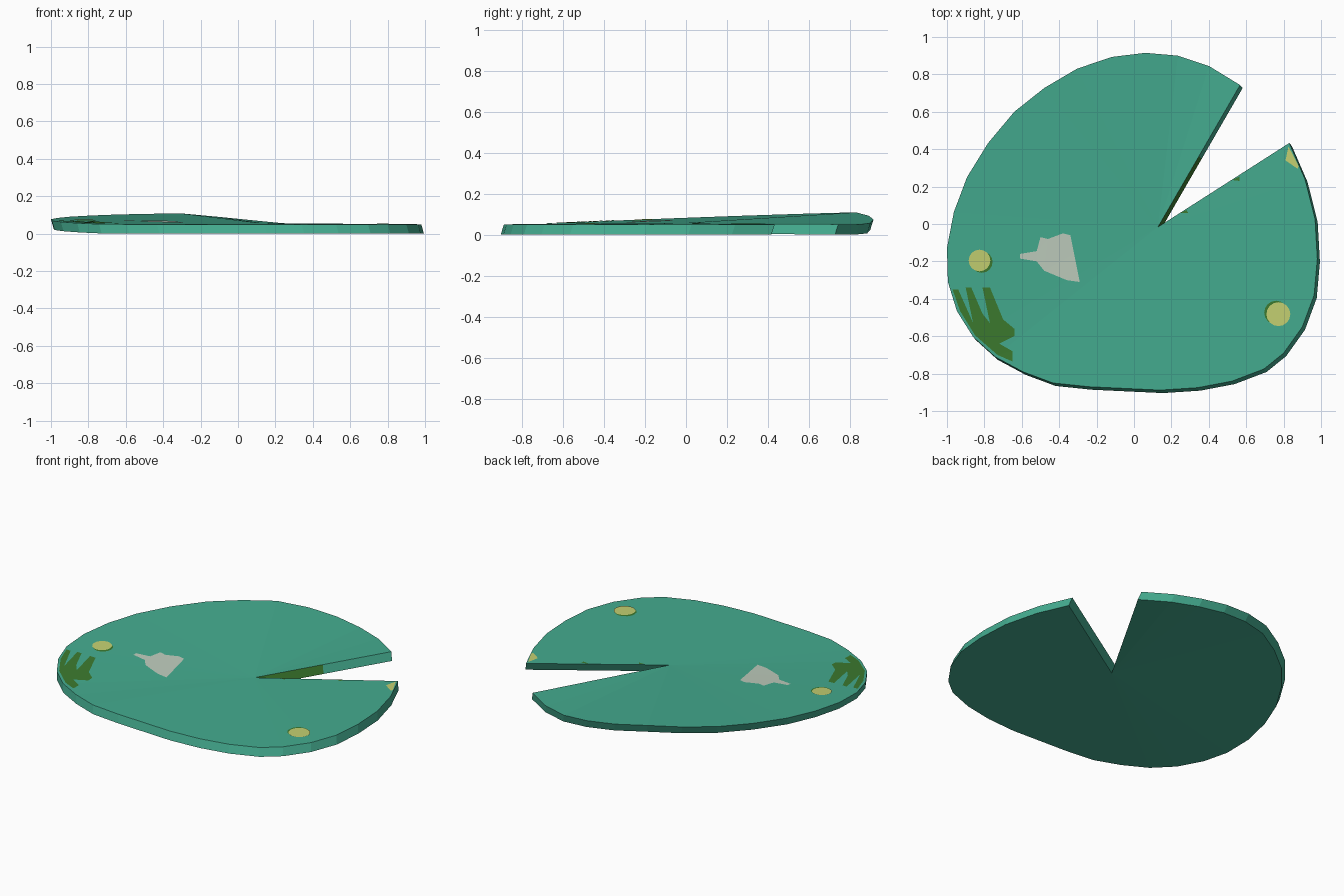
import bpy, bmesh, math
from mathutils import Vector
from mathutils.bvhtree import BVHTree

if "Cube" in bpy.data.objects:
    bpy.data.objects.remove(bpy.data.objects["Cube"])


def material(name, rgb):
    m = bpy.data.materials.new(name)
    m.diffuse_color = (*rgb, 1)
    m.use_nodes = True
    m.node_tree.nodes["Principled BSDF"].inputs["Base Color"].default_value = m.diffuse_color
    return m


TEAL = material("teal leaf", (0.058, 0.41, 0.275))
MOSS = material("moss green", (0.045, 0.195, 0.028))
YELLOW = material("pale yellow", (0.55, 0.63, 0.165))
PALE = material("pale grey green", (0.52, 0.61, 0.51))


def add_object(name, bm, mats):
    me = bpy.data.meshes.new(name)
    bm.to_mesh(me)
    ob = bpy.data.objects.new(name, me)
    for m in mats:
        me.materials.append(m)
    bpy.context.collection.objects.link(ob)
    return ob


# Leaf outline: apex of the notch, a point along its wall, then round the rim
apex = (0.128, -0.016)
rim = [(0.567, 0.743), (0.40, 0.845), (0.235, 0.90), (0.06, 0.915), (-0.12, 0.893),
       (-0.305, 0.83), (-0.48, 0.727), (-0.64, 0.60), (-0.78, 0.433), (-0.893, 0.25),
       (-0.963, 0.064), (-1.0, -0.128), (-0.995, -0.31), (-0.947, -0.465),
       (-0.86, -0.604), (-0.743, -0.71), (-0.594, -0.79), (-0.433, -0.85),
       (-0.24, -0.87), (0.14, -0.888), (0.34, -0.875), (0.524, -0.84), (0.695, -0.775),
       (0.80, -0.69), (0.90, -0.55), (0.963, -0.38), (0.98, -0.187), (0.968, 0.027),
       (0.914, 0.24), (0.83, 0.433)]
wall_point = tuple(a + 0.5 * (b - a) for a, b in zip(apex, rim[0]))
outline = [apex, wall_point] + rim


def height(x, y):
    # the back left half curls gently upward
    lift = max(0, 0.022 - 0.01 * x + 0.04 * y)
    return 0.052 + lift * min(1, max(0, (0.3 - x) / 0.6))


# Leaf pad: fan of flat faces above and below, joined by slanting side walls
bm = bmesh.new()
hs = [height(*p) for p in outline]
hs[1] = (hs[0] + hs[2]) / 2
top = [bm.verts.new((x, y, h)) for (x, y), h in zip(outline, hs)]
low = [bm.verts.new((x + 0.014, y - 0.016, h - 0.05)) for (x, y), h in zip(outline, hs)]
n = len(outline)
for ring in (top, low):
    bm.faces.new((ring[0], ring[1], ring[2], ring[3]))
    for i in range(3, n - 1):
        bm.faces.new((ring[0], ring[i], ring[i + 1]))
for i in range(n):
    j = (i + 1) % n
    f = bm.faces.new((top[i], low[i], low[j], top[j]))
    f.material_index = 1 if i == 0 else 0   # mossy inner half of the notch wall
bmesh.ops.recalc_face_normals(bm, faces=bm.faces[:])
bm.verts.ensure_lookup_table()
surface = BVHTree.FromBMesh(bm)
min_z = min(v.co.z for v in bm.verts)
bmesh.ops.translate(bm, verts=bm.verts[:], vec=(0, 0, -min_z))
add_object("leaf_pad", bm, [TEAL, MOSS])


def plate(name, points, mat, lift=0.003):
    """Thin painted patch draped on the top of the leaf."""
    bm = bmesh.new()
    vs = []
    for x, y in points:
        hit = surface.ray_cast(Vector((x, y, 1)), Vector((0, 0, -1)))[0]
        z = hit.z if hit else height(x, y)
        vs.append(bm.verts.new((x, y, z - min_z + lift)))
    f = bm.faces.new(vs)
    f.normal_update()
    if f.normal.z < 0:
        f.normal_flip()
    bmesh.ops.triangulate(bm, faces=[f])
    add_object(name, bm, [mat])


def circle(cx, cy, r):
    return [(cx + r * math.cos(k * math.tau / 16), cy + r * math.sin(k * math.tau / 16))
            for k in range(16)]


# Yellow spots with a moss crescent peeping out behind each
for k, (x, y, r, dx, dy) in enumerate([(-0.826, -0.195, 0.058, 0.012, -0.008),
                                       (0.772, -0.482, 0.064, -0.012, 0.008)]):
    plate(f"spot_shade_{k}", circle(x + dx, y + dy, r), MOSS, 0.002)
    plate(f"yellow_spot_{k}", circle(x, y, r), YELLOW, 0.004)
plate("yellow_corner", [(0.826, 0.415), (0.81, 0.34), (0.875, 0.295), (0.88, 0.31)], YELLOW)

# Moss frond on the left rim
plate("moss_frond", [(-0.97, -0.35), (-0.93, -0.465), (-0.85, -0.595), (-0.73, -0.70),
                     (-0.65, -0.735), (-0.65, -0.68), (-0.72, -0.64), (-0.64, -0.60),
                     (-0.64, -0.56), (-0.70, -0.51), (-0.77, -0.34), (-0.81, -0.34),
                     (-0.77, -0.53), (-0.81, -0.48), (-0.87, -0.34), (-0.90, -0.34),
                     (-0.86, -0.53), (-0.94, -0.35)], MOSS)

# Pale blotch
plate("pale_blotch", [(-0.61, -0.16), (-0.52, -0.145), (-0.50, -0.07), (-0.46, -0.08),
                      (-0.38, -0.05), (-0.34, -0.06), (-0.32, -0.16), (-0.29, -0.31),
                      (-0.36, -0.30), (-0.48, -0.25), (-0.52, -0.20), (-0.61, -0.185)], PALE)

# Moss flecks beside the notch
plate("moss_fleck_right", [(0.525, 0.235), (0.565, 0.23), (0.565, 0.255)], MOSS)
plate("moss_fleck_inner", [(0.25, 0.06), (0.29, 0.06), (0.28, 0.075)], MOSS)
